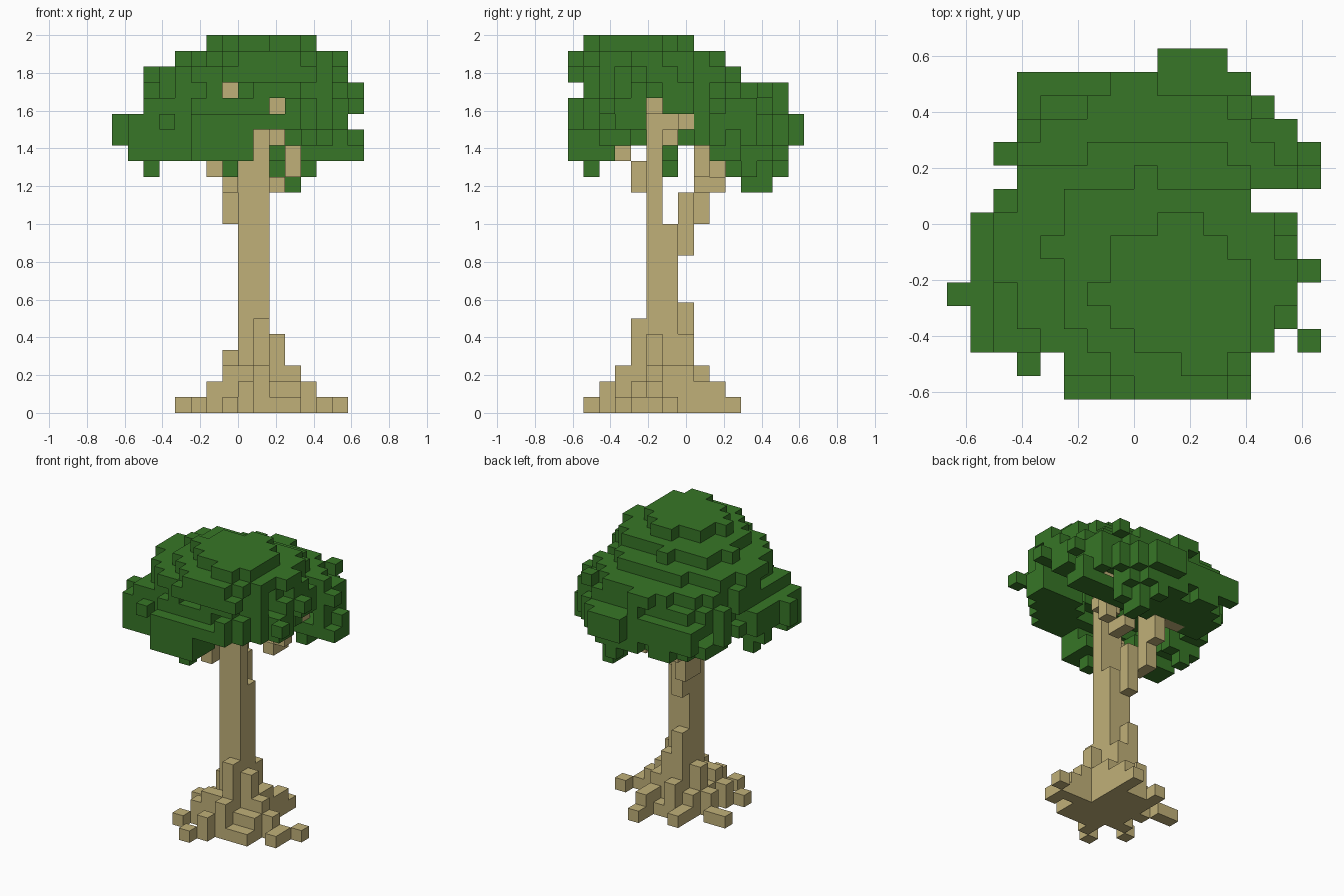
import bpy
import bmesh
import random
from mathutils import Vector

random.seed(4)
UNIT = 1 / 12  # edge of one block

cube = bpy.data.objects.get("Cube")
if cube:
    bpy.data.objects.remove(cube)


def material(name, rgb):
    mat = bpy.data.materials.new(name)
    mat.use_nodes = True
    colour = (*rgb, 1)
    mat.diffuse_color = colour
    mat.node_tree.nodes["Principled BSDF"].inputs["Base Color"].default_value = colour
    return mat


def box(i0, i1, j0, j1, k0, k1):
    """All block cells in an inclusive range."""
    return {(i, j, k) for i in range(i0, i1 + 1)
            for j in range(j0, j1 + 1) for k in range(k0, k1 + 1)}


def block_mesh(name, cells, mat):
    """Skin a set of cells, keeping only the faces that are exposed."""
    bm = bmesh.new()
    for cell in sorted(cells):
        # Cells sit on whole units in x and z, and are centred on them in y
        centre = Vector(cell) + Vector((0.5, 0, 0.5))
        for axis in range(3):
            for sign in (-1, 1):
                step = [0, 0, 0]
                step[axis] = sign
                if tuple(c + s for c, s in zip(cell, step)) in cells:
                    continue
                normal = Vector(step)
                u = Vector([float(n == (axis + 1) % 3) for n in range(3)])
                v = normal.cross(u)
                corners = [centre + (normal + a + b) / 2
                           for a, b in ((-u, -v), (u, -v), (u, v), (-u, v))]
                bm.faces.new([bm.verts.new(p * UNIT) for p in corners])
    bmesh.ops.remove_doubles(bm, verts=bm.verts, dist=UNIT / 100)
    mesh = bpy.data.meshes.new(name)
    bm.to_mesh(mesh)
    bm.free()
    mesh.materials.append(mat)
    obj = bpy.data.objects.new(name, mesh)
    bpy.context.scene.collection.objects.link(obj)
    return obj


bark = material("pale bark", (0.53, 0.434, 0.19))
leaf = material("leaf green", (0.038, 0.18, 0.02))

# Trunk: a square column that narrows near the crown
trunk = box(0, 1, -2, -1, 0, 11) | box(0, 1, -2, -2, 12, 15) | box(1, 1, -2, -2, 16, 19)

# Roots: columns (x, y, height) that step down away from the trunk
roots = set()
for i, j, height in (
        (1, -3, 6), (0, -3, 3), (0, 0, 7), (1, 0, 5), (2, -2, 5), (2, -1, 3),
        (-1, -1, 4), (-1, -2, 2), (2, -3, 2), (-1, 0, 2), (2, 0, 3), (-1, -3, 3),
        (1, -4, 3), (0, -4, 1), (3, -2, 3), (3, -3, 2), (0, 1, 3), (1, 1, 1),
        (-2, -1, 2), (-2, -3, 2), (4, -2, 2), (0, -5, 2),
        (2, -4, 1), (2, 1, 2), (-1, 1, 1), (2, 2, 2)):
    roots |= box(i, i, j, j, 0, height - 1)
for i, j in ((-3, -4), (-1, -6), (3, -4), (5, -3), (5, -2), (6, -1),
             (2, 3), (-1, 2), (-3, 0), (-4, 0)):
    roots.add((i, j, 0))

# Branches: short runs of blocks leaving the trunk
branches = (box(0, 0, 0, 0, 10, 13) | box(-1, -1, 0, 0, 12, 13)
            | box(-1, -1, 1, 1, 12, 16) | box(-1, -1, 2, 2, 14, 15)
            | box(2, 2, 1, 2, 14, 14) | box(3, 3, 1, 1, 15, 16)
            | box(4, 4, 2, 2, 17, 17) | box(-1, -1, -3, -3, 14, 15)
            | box(1, 1, -1, -1, 17, 18) | box(1, 4, 0, 0, 18, 18)
            | box(-3, -2, 2, 2, 16, 17)
            | {(-2, -3, 15), (-2, -4, 16), (2, -1, 17), (2, -2, 19), (-1, -2, 20)})

# Crown: rounded layers (x range, y range, squareness), from the lowest up
layers = (
    (-7, 7, -7, 6, 2.5), (-8, 7, -7, 7, 3), (-8, 6, -7, 7, 2.8), (-7, 7, -7, 6, 2.4),
    (-6, 7, -6, 6, 2.2), (-6, 6, -7, 4, 2), (-4, 6, -7, 2, 2), (-2, 5, -6, 0, 1.8))
# Width limits of the crown for each row, from front to back
rows = ((-3, 4), (-3, 5), (-7, 7), (-7, 6), (-8, 6), (-7, 7), (-7, 6), (-7, 6),
        (-6, 4), (-5, 7), (-6, 7), (-5, 6), (-5, 6), (-5, 4), (1, 3))
crown = set()
for k, (i0, i1, j0, j1, power) in enumerate(layers, 16):
    for i, j, _ in sorted(box(i0, i1, j0, j1, k, k)):
        left, right = rows[j + 7]
        dx = abs(2 * i - i0 - i1) / (i1 - i0 + 1)
        dy = abs(2 * j - j0 - j1) / (j1 - j0 + 1)
        radius = dx ** power + dy ** power
        ragged = 1 if k == 18 else random.uniform(0.65, 1.1)
        # The underside is open in the middle, with an uneven ceiling
        hollow = {17: 0.42, 18: 0.25, 19: 0.1}.get(k, 0) * random.uniform(0.5, 1.5)
        if left <= i <= right and hollow <= radius < ragged:
            crown.add((i, j, k))

# Ragged tips at the rim
crown |= {(7, -5, 19), (7, -2, 20), (7, 2, 19), (7, 3, 17), (7, 3, 16), (-8, -3, 17),
          (-8, -3, 18), (-7, -5, 18), (-5, -6, 18), (-6, 3, 17), (6, 2, 17), (6, 3, 17)}
crown |= box(-3, 0, -7, -7, 16, 18) | box(1, 3, 7, 7, 17, 18) | box(0, 4, -7, -7, 21, 21)
crown |= box(1, 3, -7, -7, 22, 22) | box(-7, -4, -5, -4, 16, 17) | box(4, 6, 2, 3, 16, 16)
# Openings under the crown: across the middle, front corner and side
crown -= box(-3, 7, -4, -4, 16, 16) | box(-8, 7, -3, 1, 16, 16)
crown -= box(1, 7, -7, -3, 16, 16) | box(2, 7, -7, -3, 17, 17)
crown -= box(2, 7, -2, -2, 16, 19) | box(2, 7, -1, 0, 17, 18)
crown -= box(2, 2, -7, -3, 19, 19) | box(-1, -1, -7, -3, 20, 20)
# Clumps hanging below the rim
crown |= {(-1, -6, 15), (-6, -1, 15), (2, 3, 15), (4, 4, 15), (3, 4, 15), (3, 4, 14),
          (3, 5, 14), (3, 5, 15), (2, 6, 15), (4, 1, 17), (-6, 0, 17)}
crown |= box(-7, -5, -1, -1, 16, 17) | box(2, 3, 4, 6, 16, 16)

wood = trunk | roots | branches
block_mesh("trunk", trunk, bark)
block_mesh("roots", roots - trunk, bark)
block_mesh("branches", branches - trunk, bark)
block_mesh("crown", crown - wood, leaf)
